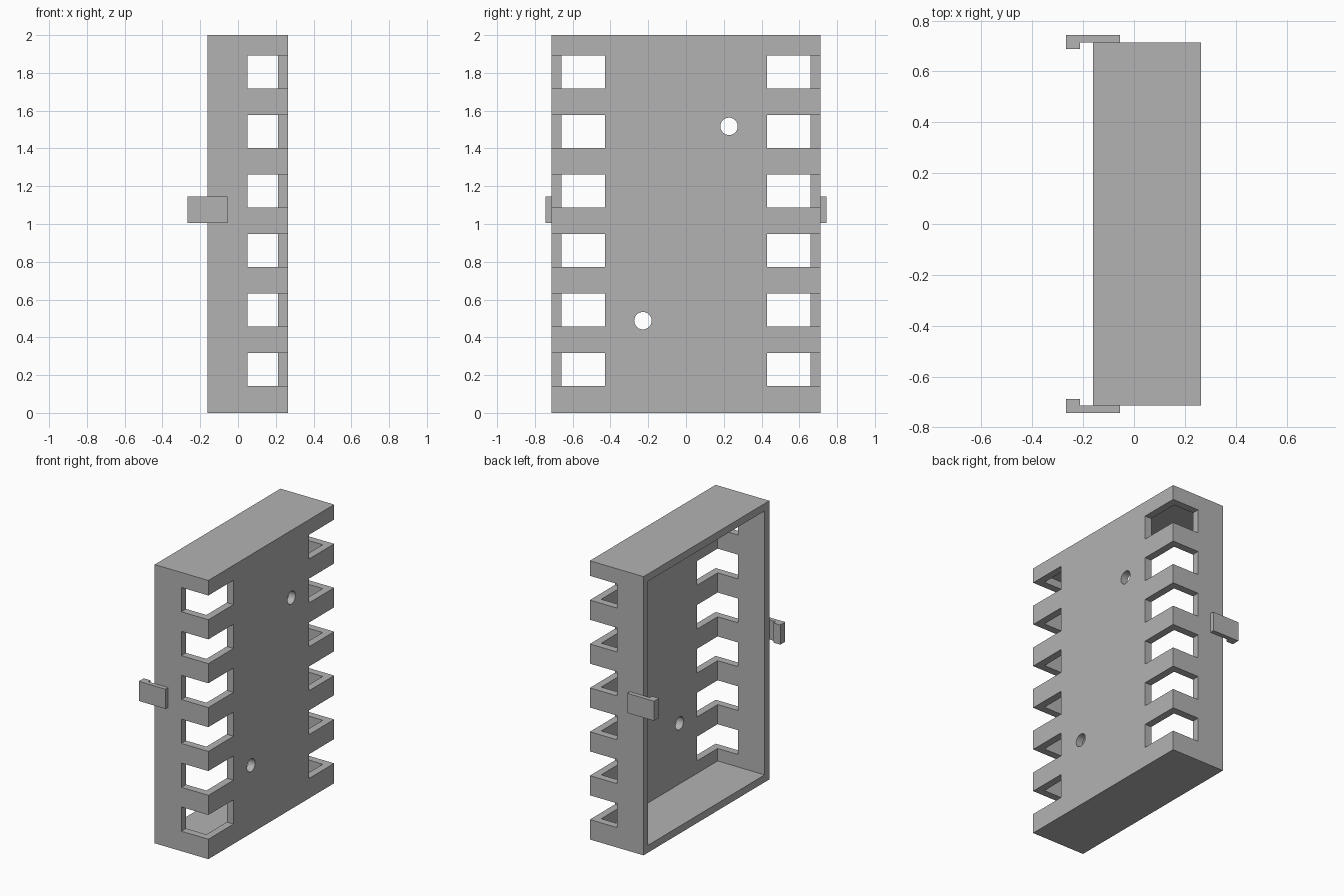
import bpy, bmesh
from mathutils import Matrix, Vector

if "Cube" in bpy.data.objects:
    bpy.data.objects.remove(bpy.data.objects["Cube"])

# Overall sizes
X_OPEN, X_PANEL = -0.162, 0.264
HALF_Y, HEIGHT, WALL = 0.713, 2.0, 0.053

grey = bpy.data.materials.new("plain_grey")
grey.use_nodes = True
colour = (0.45, 0.45, 0.45, 1)
grey.diffuse_color = colour
grey.node_tree.nodes["Principled BSDF"].inputs["Base Color"].default_value = colour


def add_box(bm, low, high):
    low, high = Vector(low), Vector(high)
    m = Matrix.Translation((low + high) / 2) @ Matrix.Diagonal((*(high - low), 1))
    bmesh.ops.create_cube(bm, size=1, matrix=m)


def finish(bm, name):
    mesh = bpy.data.meshes.new(name)
    bm.to_mesh(mesh)
    bm.free()
    mesh.materials.append(grey)
    ob = bpy.data.objects.new(name, mesh)
    bpy.context.collection.objects.link(ob)
    return ob


# Housing block
bm = bmesh.new()
add_box(bm, (X_OPEN, -HALF_Y, 0), (X_PANEL, HALF_Y, HEIGHT))
housing = finish(bm, "housing")

# Cavity, open towards -x
bm = bmesh.new()
add_box(bm, (X_OPEN - 0.1, WALL - HALF_Y, WALL), (X_PANEL - WALL, HALF_Y - WALL, HEIGHT - WALL))
cavity = finish(bm, "cavity_cutter")

# Vent slots wrapped around both panel corners
bm = bmesh.new()
for i in range(6):
    z = 0.143 + 0.315 * i
    for y0, y1 in ((0.428, 0.8), (-0.8, -0.428)):
        add_box(bm, (0.05, y0, z), (0.4, y1, z + 0.174))
slots = finish(bm, "slot_cutter")

# Two round screw holes through the panel
bm = bmesh.new()
for y, z in ((0.228, 1.517), (-0.228, 0.488)):
    bmesh.ops.create_cone(bm, cap_ends=True, segments=48, radius1=0.046, radius2=0.046, depth=0.3,
                          matrix=Matrix.Translation((X_PANEL, y, z)) @ Matrix.Rotation(1.5707963, 4, 'Y'))
holes = finish(bm, "hole_cutter")

for cutter in (cavity, slots, holes):
    mod = housing.modifiers.new(cutter.name, 'BOOLEAN')
    mod.operation, mod.solver, mod.object = 'DIFFERENCE', 'EXACT', cutter
    cutter.hide_render = True
    cutter.hide_viewport = True

# Bake the cuts, then remove the cutters
bpy.context.view_layer.update()
graph = bpy.context.evaluated_depsgraph_get()
cut_mesh = bpy.data.meshes.new_from_object(housing.evaluated_get(graph))
housing.modifiers.clear()
housing.data = cut_mesh
for cutter in (cavity, slots, holes):
    bpy.data.objects.remove(cutter)

bpy.ops.object.select_all(action='DESELECT')
housing.select_set(True)
bpy.context.view_layer.objects.active = housing
bpy.ops.object.shade_smooth_by_angle(angle=0.5)

# Hooked snap clips on both side walls, hook turned inwards
for name, s in (("back_clip", 1), ("front_clip", -1)):
    profile = [(-0.267, 0.744), (-0.055, 0.744), (-0.055, HALF_Y), (-0.212, HALF_Y),
               (-0.212, 0.688), (-0.267, 0.688)]
    bm = bmesh.new()
    face = bm.faces.new([bm.verts.new((x, s * y, 1.005)) for x, y in profile])
    ext = bmesh.ops.extrude_face_region(bm, geom=[face], use_keep_orig=True)
    top = [v for v in ext["geom"] if isinstance(v, bmesh.types.BMVert)]
    bmesh.ops.translate(bm, verts=top, vec=(0, 0, 0.141))
    bmesh.ops.recalc_face_normals(bm, faces=bm.faces)
    finish(bm, name)
